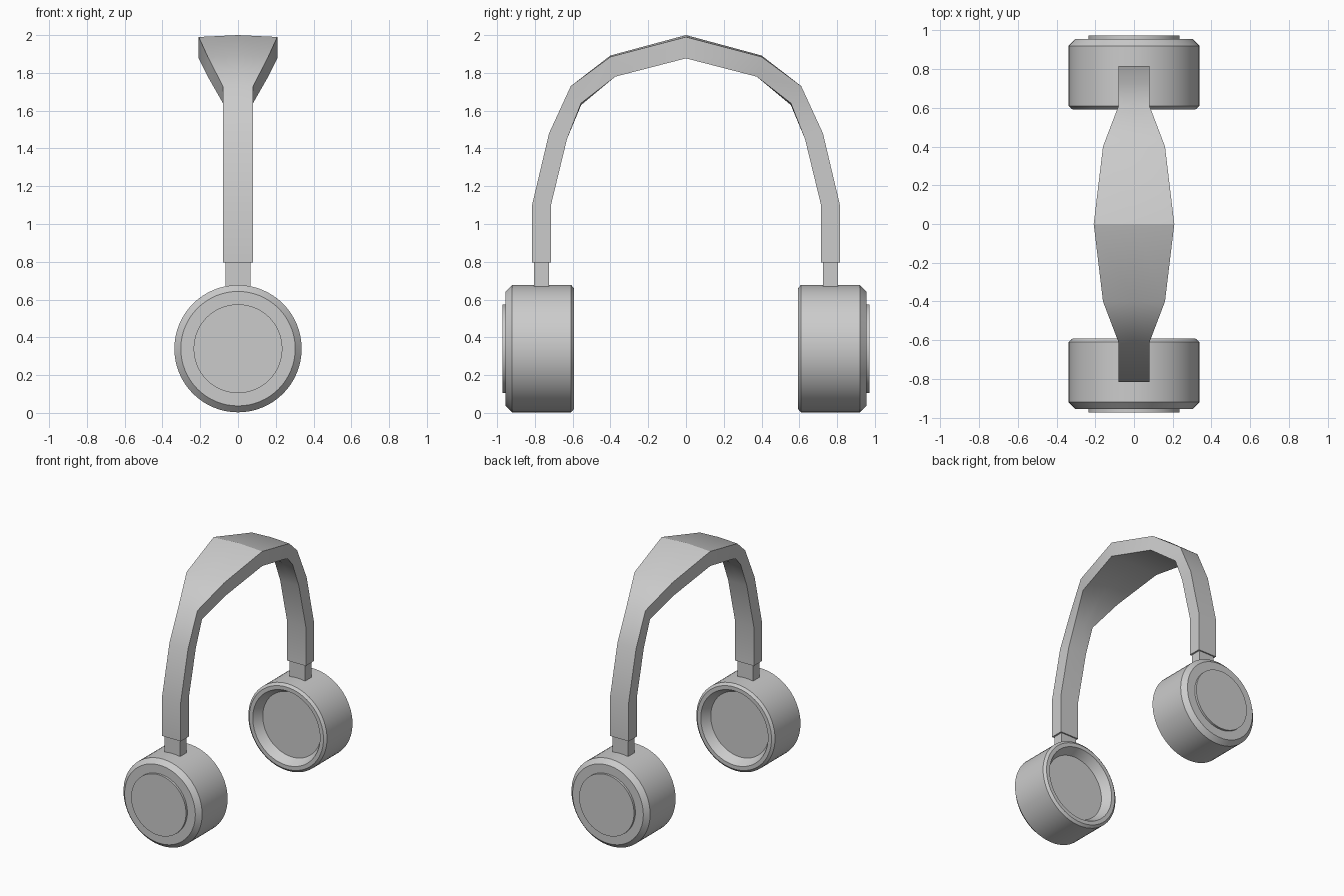
import bpy, bmesh, math

cube = bpy.data.objects.get("Cube")
if cube:
    bpy.data.objects.remove(cube, do_unlink=True)

grey = bpy.data.materials.new("plain grey")
grey.use_nodes = True
color = (0.6, 0.6, 0.6, 1)
grey.diffuse_color = color
grey.node_tree.nodes["Principled BSDF"].inputs["Base Color"].default_value = color


def finish(bm, name, angle=30):
    bmesh.ops.recalc_face_normals(bm, faces=bm.faces)
    mesh = bpy.data.meshes.new(name)
    bm.to_mesh(mesh)
    bm.free()
    mesh.materials.append(grey)
    obj = bpy.data.objects.new(name, mesh)
    bpy.context.collection.objects.link(obj)
    bpy.ops.object.select_all(action='DESELECT')
    obj.select_set(True)
    bpy.context.view_layer.objects.active = obj
    bpy.ops.object.shade_smooth_by_angle(angle=math.radians(angle))
    return obj


def headband():
    # Each station: outer (y, z), inner (y, z), half width, outer and inner crown
    half = [
        ((0.815, 0.795), (0.715, 0.795), 0.08, 0, 0),
        ((0.815, 1.10), (0.715, 1.10), 0.08, 0, 0),
        ((0.725, 1.48), (0.63, 1.45), 0.08, 0, 0),
        ((0.61, 1.73), (0.555, 1.64), 0.08, 0, -0.01),
        ((0.40, 1.885), (0.375, 1.78), 0.16, 0.007, 0.005),
        ((0, 1.99), (0, 1.877), 0.208, 0.01, 0.01),
    ]
    mirrored = [((-o[0], o[1]), (-i[0], i[1]), w, a, b)
                for o, i, w, a, b in reversed(half[:-1])]
    bm = bmesh.new()
    rings = []
    for (oy, oz), (iy, iz), w, a, b in half + mirrored:
        points = [(-w, oy, oz), (0, oy, oz + a), (w, oy, oz),
                  (w, iy, iz), (0, iy, iz + b), (-w, iy, iz)]
        rings.append([bm.verts.new(p) for p in points])
    for r, s in zip(rings, rings[1:]):
        for k in range(len(r)):
            n = (k + 1) % len(r)
            bm.faces.new((r[k], r[n], s[n], s[k]))
    bm.faces.new(rings[0])
    bm.faces.new(rings[-1])
    finish(bm, "headband")


def ear_cup(name, side):
    # Lathed section: recessed pad, rim, drum, chamfer and raised outer cap
    profile = [(0, 0.66), (0.25, 0.66), (0.288, 0.592), (0.318, 0.592),
               (0.337, 0.608), (0.337, 0.92), (0.303, 0.955),
               (0.235, 0.955), (0.235, 0.972), (0, 0.972)]
    bm = bmesh.new()
    verts = [bm.verts.new((r, side * y, 0.34)) for r, y in profile]
    edges = [bm.edges.new(pair) for pair in zip(verts, verts[1:])]
    bmesh.ops.spin(bm, geom=verts + edges, cent=(0, 0, 0.34), axis=(0, 1, 0),
                   angle=math.tau, steps=64)
    bmesh.ops.remove_doubles(bm, verts=bm.verts, dist=0.0001)
    finish(bm, name)


def stem(name, side):
    # Slider bar joining the band to the cup
    bm = bmesh.new()
    bmesh.ops.create_cube(bm, size=1)
    bmesh.ops.scale(bm, vec=(0.134, 0.08, 0.2), verts=bm.verts)
    bmesh.ops.translate(bm, vec=(0, side * 0.765, 0.72), verts=bm.verts)
    finish(bm, name)


headband()
for label, side in (("front", -1), ("back", 1)):
    ear_cup(label + "_ear_cup", side)
    stem(label + "_stem", side)
